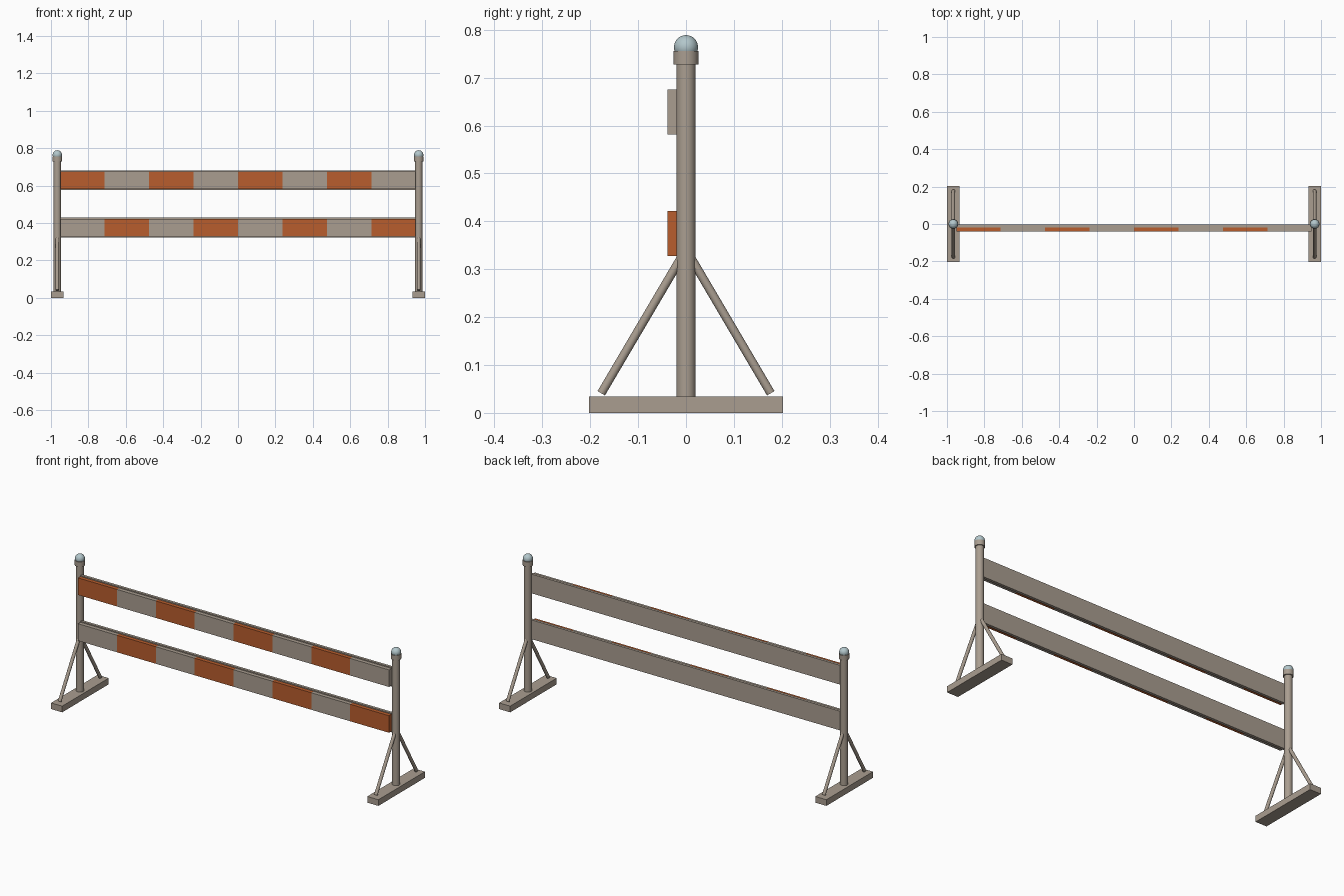
import bpy, math
from mathutils import Vector

if "Cube" in bpy.data.objects:
    bpy.data.objects.remove(bpy.data.objects["Cube"])


def material(name, rgb):
    m = bpy.data.materials.new(name)
    m.diffuse_color = (*rgb, 1)
    m.use_nodes = True
    m.node_tree.nodes["Principled BSDF"].inputs["Base Color"].default_value = m.diffuse_color
    return m


GREY = material("warm grey", (0.40, 0.34, 0.28))
ORANGE = material("orange", (0.48, 0.11, 0.026))
GLASS = material("pale blue", (0.45, 0.57, 0.60))


def finish(name, mat, smooth=False):
    ob = bpy.context.object
    ob.name = name
    ob.data.materials.append(mat)
    if smooth:
        bpy.ops.object.shade_smooth_by_angle(angle=math.radians(40))
    return ob


def box(name, lo, hi, mat):
    lo, hi = Vector(lo), Vector(hi)
    bpy.ops.mesh.primitive_cube_add(size=1, location=(lo + hi) / 2)
    bpy.context.object.scale = hi - lo
    bpy.ops.object.transform_apply(location=False, rotation=False, scale=True)
    return finish(name, mat)


def rod(name, a, b, radius, mat):
    a, b = Vector(a), Vector(b)
    bpy.ops.mesh.primitive_cylinder_add(
        vertices=32, radius=radius, depth=(b - a).length, location=(a + b) / 2,
        rotation=(b - a).to_track_quat('Z', 'Y').to_euler())
    return finish(name, mat, True)


# Two mirrored stands: foot, post, braces, collar and lamp
for label, side in (("left", -1), ("right", 1)):
    x = side * 0.966
    box(label + "_foot", (x - 0.034, -0.203, 0), (x + 0.034, 0.203, 0.034), GREY)
    rod(label + "_post", (x, 0, 0.03), (x, 0, 0.74), 0.02, GREY)
    for end, s in (("front", -1), ("back", 1)):
        rod(f"{label}_{end}_brace", (x, s * 0.177, 0.041), (x, s * 0.005, 0.333), 0.009, GREY)
    rod(label + "_collar", (x, 0, 0.728), (x, 0, 0.756), 0.026, GREY)
    bpy.ops.mesh.primitive_uv_sphere_add(segments=32, ring_count=16, radius=0.025,
                                         location=(x, 0, 0.764))
    finish(label + "_lamp", GLASS, True)

# Two rails: a backing board carrying eight alternating panels
COUNT, HALF = 8, 0.95
step = 2 * HALF / COUNT
for label, z, first in (("upper", 0.628, 0), ("lower", 0.375, 1)):
    box(label + "_backing", (-HALF, -0.018, z - 0.053), (HALF, -0.003, z + 0.053), GREY)
    for i in range(COUNT):
        x = -HALF + i * step
        box(f"{label}_panel_{i + 1}", (x, -0.039, z - 0.047), (x + step, -0.018, z + 0.047),
            ORANGE if i % 2 == first else GREY)
